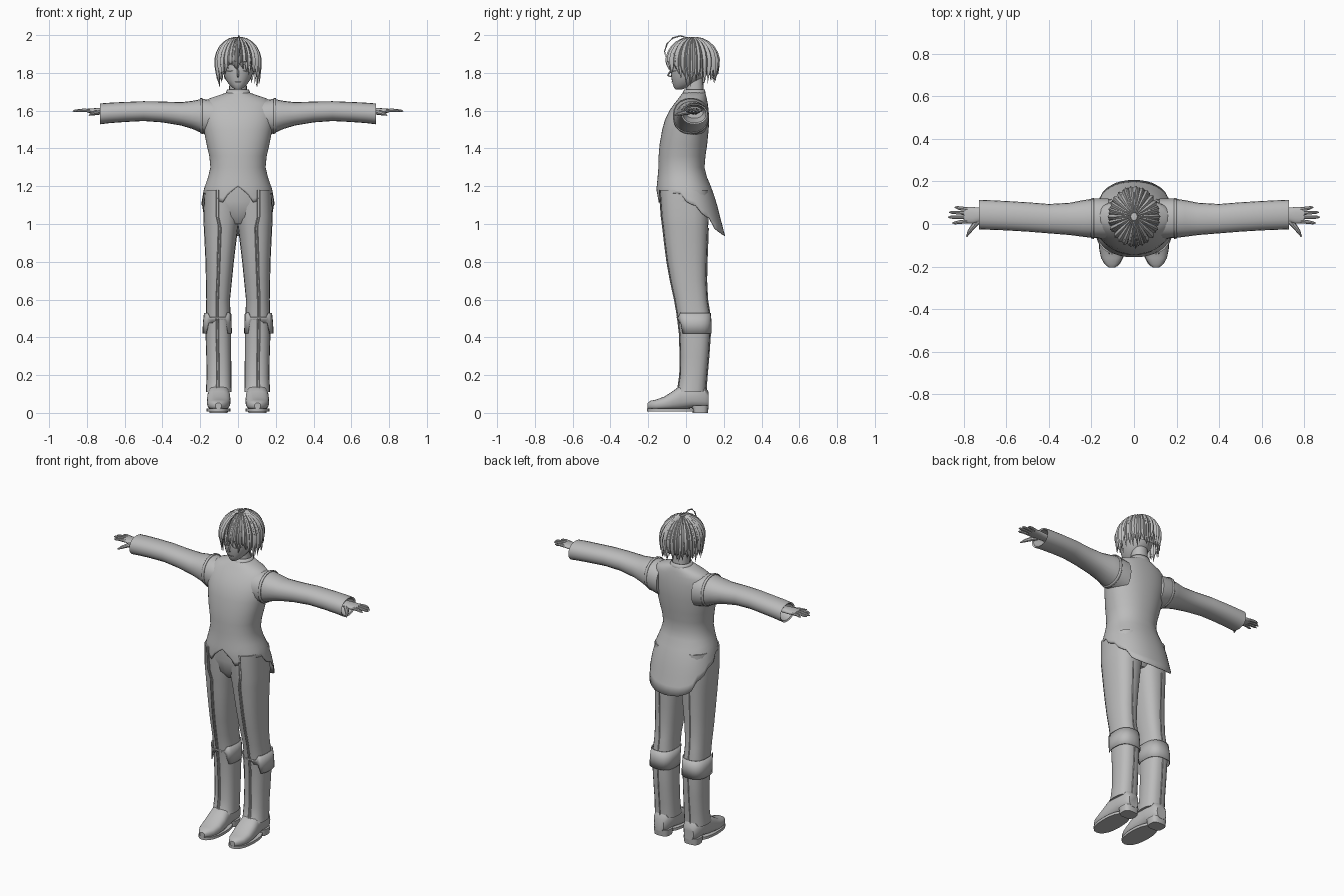
import bpy, bmesh, math, random
from mathutils import Vector

if "Cube" in bpy.data.objects:
    bpy.data.objects.remove(bpy.data.objects["Cube"])

random.seed(4)
GREY = bpy.data.materials.new("plain_grey")
GREY.diffuse_color = (0.5, 0.5, 0.5, 1)
GREY.use_nodes = True
GREY.node_tree.nodes["Principled BSDF"].inputs["Base Color"].default_value = GREY.diffuse_color


def finish(name, bm, mirror=False, thick=0, angle=40):
    bmesh.ops.recalc_face_normals(bm, faces=bm.faces[:])
    me = bpy.data.meshes.new(name)
    bm.to_mesh(me)
    bm.free()
    me.materials.append(GREY)
    me.shade_smooth()
    me.set_sharp_from_angle(angle=math.radians(angle))
    ob = bpy.data.objects.new(name, me)
    bpy.context.collection.objects.link(ob)
    if thick:
        m = ob.modifiers.new("thickness", 'SOLIDIFY')
        m.thickness = thick
    if mirror:
        ob.modifiers.new("mirror", 'MIRROR')
    return ob


def add_loft(bm, rings, start=True, end=True):
    vs = [[bm.verts.new(p) for p in r] for r in rings]
    n = len(vs[0])
    for a, b in zip(vs, vs[1:]):
        for i in range(n):
            j = (i + 1) % n
            bm.faces.new((a[i], a[j], b[j], b[i]))
    if start:
        bm.faces.new(vs[0][::-1])
    if end:
        bm.faces.new(vs[-1])


def loft(name, rings, start=True, end=True, **kw):
    bm = bmesh.new()
    add_loft(bm, rings, start, end)
    return finish(name, bm, **kw)


def oval(u0, u1, v0, v1, n=20, p=2.2):
    """Rounded outline between two u limits and two v limits."""
    out = []
    for i in range(n):
        a = 2 * math.pi * i / n
        s, c = math.sin(a), -math.cos(a)
        out.append(((u0 + u1) / 2 + (u1 - u0) / 2 * math.copysign(abs(s) ** (2 / p), s),
                    (v0 + v1) / 2 + (v1 - v0) / 2 * math.copysign(abs(c) ** (2 / p), c)))
    return out


def zring(z, x0, x1, y0, y1, **k):
    return [Vector((u, v, z)) for u, v in oval(x0, x1, y0, y1, **k)]


def xring(x, y0, y1, z0, z1, **k):
    return [Vector((x, u, v)) for u, v in oval(y0, y1, z0, z1, **k)]


def yring(y, x0, x1, z0, z1, **k):
    return [Vector((u, y, v)) for u, v in oval(x0, x1, z0, z1, **k)]


def tube(bm, pts, radii, n=6):
    pts = [Vector(p) for p in pts]
    rings = []
    for i, p in enumerate(pts):
        d = (pts[min(i + 1, len(pts) - 1)] - pts[max(i - 1, 0)]).normalized()
        s = d.cross(Vector((0, 0, 1)) if abs(d.z) < .8 else Vector((0, 1, 0))).normalized()
        t = d.cross(s)
        rings.append([p + radii[i] * (s * math.cos(2 * math.pi * k / n) + t * math.sin(2 * math.pi * k / n))
                      for k in range(n)])
    add_loft(bm, rings)


def interp(table, x):
    """Linear lookup in rows sorted by their first value."""
    for a, b in zip(table, table[1:]):
        if x <= b[0]:
            t = max(0, (x - a[0]) / (b[0] - a[0]))
            return [u + (v - u) * t for u, v in zip(a[1:], b[1:])]
    return list(table[-1][1:])


# tunic: half width, front and back by height, with a jagged hem and a longer tail
BODY = [(.94, .20, -.12, .207), (1.0, .20, -.13, .19), (1.1, .195, -.155, .165), (1.18, .182, -.157, .14),
        (1.25, .158, -.15, .11), (1.3, .146, -.146, .098), (1.36, .152, -.145, .103), (1.42, .166, -.14, .112),
        (1.5, .182, -.126, .12), (1.55, .19, -.112, .122), (1.6, .19, -.088, .12), (1.64, .182, -.06, .115),
        (1.665, .15, -.04, .11), (1.685, .09, -.025, .105), (1.695, .064, -.015, .1)]
HEM = [(0, 1.2), (15, 1.155), (22.5, 1.115), (30, 1.12), (37.5, 1.165), (85, 1.16), (91, 1.11), (106, 1.095),
       (114, 1.05), (128, 1.03), (136, .97), (157, .945), (180, .937)]
N = 48
levels = [r[0] for r in BODY[4:]]
rings = []
for k in range(6 + len(levels)):
    ring = []
    for i in range(N):
        deg = 360 * i / N
        hem = interp(HEM, min(deg, 360 - deg))[0]
        z = hem + (1.25 - hem) * k / 6 if k < 6 else levels[k - 6]
        rx, y0, y1 = interp(BODY, z)
        u, v = oval(-rx, rx, y0, y1, n=N)[i]
        ring.append((u, v, z))
    rings.append(ring)
loft("tunic", rings, start=False, thick=.004)

# collar and neck
loft("collar", [zring(1.675, -.068, .068, -.022, .105), zring(1.69, -.066, .066, -.02, .104),
                zring(1.712, -.058, .058, -.01, .1)], start=False, end=False, thick=.005)
loft("neck", [zring(1.67, -.048, .048, 0, .095), zring(1.78, -.045, .045, 0, .09)])

# sleeves with open cuffs
SLEEVE = [(.12, -.07, .12, 1.46, 1.655), (.19, -.066, .12, 1.48, 1.662), (.24, -.06, .112, 1.503, 1.652),
          (.3, -.052, .1, 1.521, 1.645), (.4, -.044, .094, 1.538, 1.648), (.5, -.036, .102, 1.545, 1.65),
          (.6, -.03, .108, 1.54, 1.646), (.68, -.027, .112, 1.534, 1.642), (.73, -.025, .114, 1.528, 1.638)]
loft("sleeve", [xring(*r) for r in SLEEVE] + [xring(.725, -.017, .106, 1.536, 1.63), xring(.65, 0, .09, 1.56, 1.62)],
     mirror=True)
loft("shoulder_seam", [xring(.188, -.07, .122, 1.475, 1.668), xring(.202, -.069, .121, 1.482, 1.668)],
     start=False, end=False, mirror=True, thick=.005)

# hands
loft("palm", [xring(.65, .02, .07, 1.58, 1.615), xring(.72, .012, .076, 1.582, 1.614), xring(.76, .002, .08, 1.585, 1.613),
              xring(.80, .004, .08, 1.59, 1.61)], mirror=True)
bm = bmesh.new()
for y, tip, spread in ((.013, .855, -.008), (.032, .875, 0), (.051, .87, .004), (.07, .845, .008)):
    tube(bm, [(.785, y, 1.6), (.82, y + spread * .5, 1.602), (tip - .012, y + spread, 1.599), (tip, y + spread, 1.597)],
         [.0095, .0088, .007, .002], 8)
tube(bm, [(.73, .018, 1.593), (.757, -.012, 1.588), (.775, -.036, 1.582), (.788, -.06, 1.576)], [.014, .012, .009, .003], 8)
finish("fingers", bm, mirror=True)

# trousers
LEG = [(.11, .033, .17, -.052, .106), (.13, .034, .169, -.042, .106), (.2, .035, .166, -.032, .111),
       (.3, .036, .168, -.03, .12), (.42, .036, .172, -.034, .128), (.52, .04, .17, -.046, .126), (.6, .042, .168, -.06, .113),
       (.7, .032, .17, -.082, .108), (.8, .022, .172, -.1, .11), (.9, .01, .177, -.113, .114), (.98, 0, .181, -.122, .117),
       (1.04, -.01, .184, -.13, .12), (1.18, -.02, .178, -.14, .12)]
loft("trouser_leg", [zring(*r, p=2.5) for r in LEG], mirror=True)
loft("trouser_hips", [zring(1.0, -.06, .06, -.09, .08), zring(1.04, -.15, .15, -.122, .112),
                      zring(1.12, -.182, .182, -.14, .12), zring(1.22, -.16, .16, -.14, .1)])
bm = bmesh.new()
for offset in (0, .012):
    pts = [((r[1] + r[2]) / 2 + offset if r[0] < 1 else .104 + offset, r[3] - .001, r[0]) for r in LEG]
    tube(bm, pts, [.003] * len(pts), 4)
tube(bm, [(.104, r[4] + .001, r[0]) for r in LEG[:-2]], [.003] * (len(LEG) - 2), 4)
finish("trouser_seams", bm, mirror=True)

# folded bands below the knees, notched at the front
rings = []
for k, (x0, x1, y0, y1) in enumerate(((.032, .188, -.038, .136), (.034, .186, -.043, .136), (.036, .18, -.052, .131))):
    ring = zring(.42 + .055 * k, x0, x1, y0, y1, n=24, p=2.6)
    for i, p in enumerate(ring):
        if min(i, 24 - i) <= 2:
            p.z += (.055, .02, -.025)[k]
    rings.append(ring)
loft("knee_band", rings, start=False, end=False, mirror=True, thick=.005)

# shoes
SHOE = [(.12, .07, .135, .03, .11), (.1, .052, .152, .026, .14), (.03, .046, .157, .026, .15), (-.03, .042, .162, .016, .145),
        (-.07, .039, .165, .014, .115), (-.115, .042, .164, .014, .086), (-.16, .053, .155, .015, .07),
        (-.188, .07, .138, .018, .064), (-.204, .088, .12, .022, .052)]
loft("shoe", [yring(*r, p=2.6) for r in SHOE], mirror=True)
loft("shoe_sole", [zring(z, .04, .166, -.206, .06, p=2.3) for z in (.008, .024)], mirror=True)
loft("shoe_heel", [zring(0, .055, .15, .035, .116, p=3), zring(.04, .05, .154, .03, .12, p=3)], mirror=True)

# head
HEAD = [(1.713, .016, -.056, -.02), (1.722, .03, -.064, .01), (1.74, .048, -.07, .05), (1.765, .066, -.076, .08),
        (1.8, .08, -.081, .115), (1.86, .088, -.085, .14), (1.92, .074, -.062, .13), (1.96, .045, -.02, .1)]
loft("head", [zring(z, -w, w, a, b, n=24, p=2.1) for z, w, a, b in HEAD])
bm = bmesh.new()
tube(bm, [(0, -.076, 1.822), (0, -.087, 1.802), (0, -.096, 1.786), (0, -.076, 1.779)], [.003, .006, .006, .003])
finish("nose", bm)
face = lambda x, z: (x, (lambda w, a, b: (a + b) / 2 - (b - a) / 2 * math.sqrt(1 - (x / w) ** 2) - .003)(*interp(HEAD, z)), z)
bm = bmesh.new()
for z, dip in ((1.813, -.006), (1.842, .006)):
    tube(bm, [face(x, z + dip * (1 - abs(x - .044) / .022)) for x in (.022, .033, .044, .055, .066)],
         [.001, .0025, .003, .0025, .001], 5)
finish("eyelids_and_brows", bm, mirror=True)
bm = bmesh.new()
tube(bm, [face(x, 1.752) for x in (-.018, -.008, .008, .018)], [.001, .002, .002, .001], 5)
finish("mouth", bm)

# hair: a scalp cap covered with pointed locks spreading from the crown
C, R = Vector((0, .035, 1.855)), (.114, .134, .133)


def shell(az, phi, k=1.0):
    return C + Vector((R[0] * math.sin(az) * math.sin(phi), -R[1] * math.cos(az) * math.sin(phi), R[2] * math.cos(phi))) * k


cap = []
for k in range(1, 10):
    cap.append([shell(2 * math.pi * i / 32, k / 9 * math.radians(92 - 18 * math.cos(2 * math.pi * i / 32)
                + (14 if 10 < i < 22 else 0)), .95) for i in range(32)])
loft("hair_cap", cap, end=False)

TIPS = [(0, 1.825), (25, 1.815), (45, 1.785), (70, 1.745), (95, 1.735), (130, 1.75), (180, 1.765)]
bm = bmesh.new()
for layer, count in enumerate((30, 26)):
    for i in range(count):
        az = 2 * math.pi * (i + .5 * layer + random.uniform(-.2, .2)) / count
        deg = math.degrees(az) % 360
        deg = min(deg, 360 - deg)
        tip = interp(TIPS, deg)[0] + random.uniform(-.018, .022) + .022 * layer
        swing, flare = random.uniform(-.12, .12), random.uniform(-.1, .07)
        rings = []
        for k in range(10):
            t = k / 9
            if t < .6:
                p = shell(az, math.radians(8 + 80 * t / .6), .985 + .025 * layer)
                w = .9 * math.pi / count * (.1 + .9 * math.sin(math.radians(8 + 80 * t / .6)))
            else:
                s = (t - .55) / .45
                base = shell(az + swing * s * s, math.radians(88), (.985 + .025 * layer))
                p = C + (base - C) * (1 + flare * s * s - .05 * s)
                p.z = base.z + (tip - base.z) * s
                w = .95 * math.pi / count * (1.02 - s ** 1.6)
            side = Vector((R[0] * math.cos(az), R[1] * math.sin(az), 0)) * w
            out = (p - C).normalized() * (.011 * w * count / math.pi + .001)
            rings.append([p - side, p + out, p + side, p - out])
        add_loft(bm, rings)
finish("hair_locks", bm, angle=50)

# stray curl standing off the crown
bm = bmesh.new()
tube(bm, [(0, .01, 1.985), (.004, -.03, 1.996), (.008, -.07, 1.985), (.01, -.1, 1.955), (.008, -.113, 1.915), (.004, -.108, 1.88)],
     [.003, .004, .004, .004, .003, .001], 5)
finish("hair_curl", bm)
